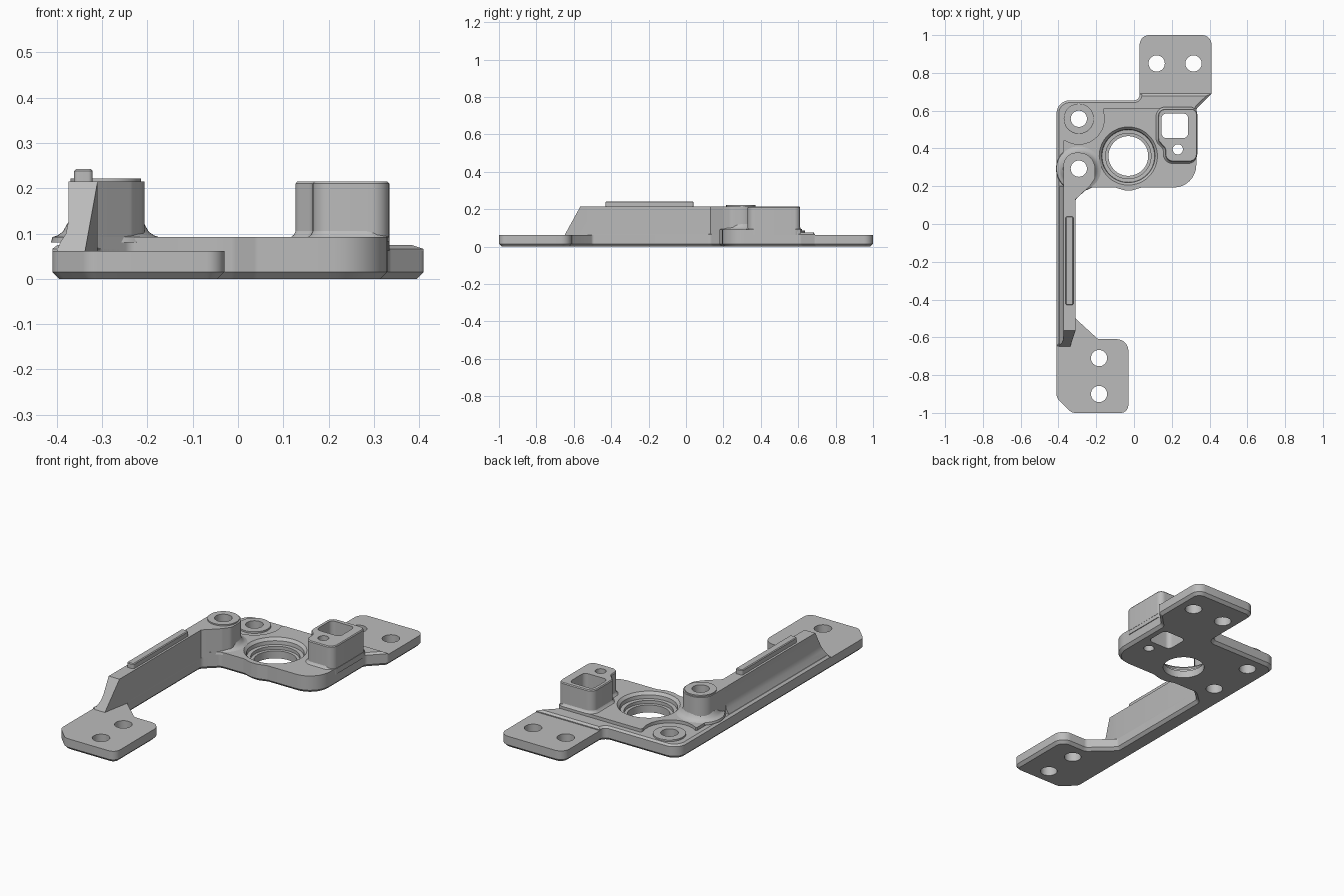
import bpy, bmesh, math
from mathutils import Vector

cube = bpy.data.objects.get("Cube")
if cube:
    bpy.data.objects.remove(cube, do_unlink=True)

grey = bpy.data.materials.new("plain grey")
grey.use_nodes = True
GREY = (0.5, 0.5, 0.5, 1)
grey.diffuse_color = GREY
grey.node_tree.nodes["Principled BSDF"].inputs["Base Color"].default_value = GREY


def rounded(corners, steps=8):
    """Closed outline from (x, y, radius) corners, filleted with arcs."""
    out = []
    for i, (x, y, r) in enumerate(corners):
        p = Vector((x, y))
        if r == 0:
            out.append(p)
            continue
        a = (Vector(corners[i - 1][:2]) - p).normalized()
        b = (Vector(corners[(i + 1) % len(corners)][:2]) - p).normalized()
        half = a.angle(b) / 2
        centre = p + (a + b).normalized() * r / math.sin(half)
        start = p + a * r / math.tan(half) - centre
        end = p + b * r / math.tan(half) - centre
        turn = math.atan2(start.x * end.y - start.y * end.x, start.dot(end))
        for k in range(steps + 1):
            t = turn * k / steps
            out.append(centre + Vector((start.x * math.cos(t) - start.y * math.sin(t),
                                        start.x * math.sin(t) + start.y * math.cos(t))))
    return out


def circle(x, y, r, n=48):
    return [Vector((x + r * math.cos(k * math.tau / n), y + r * math.sin(k * math.tau / n)))
            for k in range(n)]


def offset(outline, d):
    """Move a counter-clockwise outline outward by d."""
    out = []
    for i, p in enumerate(outline):
        a = (p - outline[i - 1]).normalized()
        b = (outline[(i + 1) % len(outline)] - p).normalized()
        n = Vector((a.y + b.y, -a.x - b.x)).normalized()
        out.append(p + n * d / max(0.4, n.dot(Vector((a.y, -a.x)))))
    return out


def skin(bm, rings):
    """Skin a stack of matching rings and close both ends."""
    rows = [[bm.verts.new(co) for co in ring] for ring in rings]
    n = len(rows[0])
    for low, high in zip(rows, rows[1:]):
        for i in range(n):
            bm.faces.new((low[i], low[(i + 1) % n], high[(i + 1) % n], high[i]))
    bm.faces.new(rows[0][::-1])
    bm.faces.new(rows[-1])


def loft(bm, outline, levels):
    """Levels are (z, outward offset) pairs."""
    skin(bm, [[(p.x, p.y, z) for p in offset(outline, d)] for z, d in levels])


def finish(name, bm):
    bmesh.ops.recalc_face_normals(bm, faces=bm.faces)
    mesh = bpy.data.meshes.new(name)
    bm.to_mesh(mesh)
    bm.free()
    mesh.materials.append(grey)
    obj = bpy.data.objects.new(name, mesh)
    bpy.context.collection.objects.link(obj)
    return obj


def part(name, outline, levels):
    bm = bmesh.new()
    loft(bm, outline, levels)
    return finish(name, bm)


# Shared outline runs
BACK, FRONT, DECK = 0.075, 0.061, 0.092
L, R, INNER = -0.41, 0.33, -0.31
tall, low, bearing = (-0.292, 0.293), (-0.292, 0.557), (-0.03, 0.36)
front_edge = [(INNER, 0.13, 0.03), (-0.24, 0.193, 0.03), (-0.1, 0.193, 0.03), (-0.05, 0.178, 0.04),
              (-0.01, 0.178, 0.04), (0.04, 0.193, 0.03), (R, 0.193, 0.12)]

# Base plate with both mounting tabs
base = part("base_plate", rounded(
    [(L, -0.92, 0.05), (-0.33, -1, 0.05), (-0.03, -1, 0.04), (-0.03, -0.61, 0.06),
     (-0.19, -0.61, 0.03), (INNER, -0.5, 0.02)] + front_edge +
    [(R, 0.61, 0.03), (0.41, 0.69, 0.02), (0.41, 1, 0.05), (0.03, 1, 0.05),
     (0.03, 0.655, 0.03), (L, 0.655, 0.07)]), [(0, -0.015), (0.015, 0), (FRONT, 0)])

# Thicker middle of the plate
step = part("plate_step", rounded(
    [(L, -0.645, 0), (-0.34, -0.645, 0), (INNER, -0.5, 0)] + front_edge +
    [(R, 0.61, 0.03), (0.41, 0.69, 0), (0.03, 0.69, 0), (0.03, 0.655, 0.03), (L, 0.655, 0.07)]),
    [(FRONT, 0), (0.066, 0), (BACK, -0.012)])

# Raised deck, scooped away around the low boss
scoop = [(low[0] + 0.135 * math.cos(a), low[1] + 0.135 * math.sin(a), 0)
         for a in [math.radians(20 - 12 * k) for k in range(13)]]
deck = part("raised_deck", rounded(
    [(-0.375, 0.1, 0)] + front_edge + [(R, 0.615, 0.01), (-0.16, 0.615, 0.01)] + scoop +
    [(-0.375, 0.44, 0)]), [(FRONT, 0), (DECK, 0)])

# Tall rib with a flared outer foot and sloping front end
profile = [(-0.4, 0.06), (-0.393, 0.08), (-0.38, 0.1), (-0.374, 0.13),
           (-0.374, 0.215), (INNER, 0.215), (INNER, 0.06)]
bm = bmesh.new()
skin(bm, [[(-0.338 if (x, z) == profile[-1] else x, -0.65 + (z - 0.06) * 0.55, z)
           for x, z in profile],
          [(x, -0.5, z) for x, z in profile], [(x, 0.2, z) for x, z in profile]])
finish("tall_rib", bm)
part("rib_rail", rounded([(-0.362, -0.43, 0.01), (-0.321, -0.43, 0.01),
                          (-0.321, 0.04, 0.01), (-0.362, 0.04, 0.01)]),
     [(0.214, 0), (0.238, 0), (0.242, -0.004)])

# Tall boss at the end of the rib
boss = part("tall_boss", rounded(
    [(-0.374, 0.1, 0), (INNER, 0.13, 0.02), (-0.235, 0.2, 0.04), (-0.206, 0.24, 0.04),
     (-0.206, 0.378, 0.085), (-0.374, 0.378, 0.07)]), [(FRONT, 0), (0.215, 0)])
# Curved foot where the boss meets the deck
foot = part("tall_boss_foot", circle(*tall, 0.086),
            [(0.08, 0.035), (DECK, 0.032), (0.096, 0.02), (0.104, 0.009), (0.118, 0.001), (0.125, -0.003)])
washer = part("tall_boss_seat", circle(*tall, 0.078), [(0.214, 0), (0.222, 0)])
low_seat = part("low_boss_seat", circle(*low, 0.08), [(0.07, 0), (0.084, 0), (0.086, -0.003)])

# Square post with a pocket
post = part("square_post", rounded(
    [(0.165, 0.33, 0.04), (0.334, 0.33, 0.04), (0.334, 0.61, 0.03), (0.127, 0.61, 0.04),
     (0.127, 0.44, 0.03), (0.165, 0.4, 0.03)]),
    [(FRONT, 0), (0.21, 0), (0.215, -0.004)])
post_foot = part("post_foot", rounded(
    [(0.165, 0.33, 0.04), (0.325, 0.33, 0.04), (0.325, 0.61, 0.03), (0.127, 0.61, 0.04),
     (0.127, 0.44, 0.03), (0.165, 0.4, 0.03)]),
    [(DECK - 0.01, 0.01), (DECK, 0.01), (0.097, 0.004), (0.105, 0)])

# Cutter for screw holes, pocket and stepped bearing seat
bm = bmesh.new()
for x, y, r in [(-0.185, -0.71, 0.043), (-0.185, -0.9, 0.043), (0.12, 0.85, 0.043),
                (0.315, 0.85, 0.043), (*tall, 0.043), (*low, 0.043), (0.232, 0.395, 0.027)]:
    loft(bm, circle(x, y, r), [(-0.1, 0), (0.4, 0)])
loft(bm, rounded([(0.146, 0.455, 0.025), (0.286, 0.455, 0.025),
                  (0.286, 0.585, 0.025), (0.146, 0.585, 0.025)]), [(-0.1, 0), (0.4, 0)])
loft(bm, circle(*bearing, 0.105, 64),
     [(-0.1, 0), (0.04, 0), (0.041, 0.015), (0.058, 0.015), (0.059, 0.034),
      (0.078, 0.036), (DECK + 0.001, 0.05), (0.2, 0.05)])
cutter = finish("hole_cutter", bm)
cutter.hide_render = True

for obj in (base, step, deck, boss, foot, washer, low_seat, post, post_foot):
    cut = obj.modifiers.new("holes", "BOOLEAN")
    cut.operation, cut.solver, cut.object = "DIFFERENCE", "EXACT", cutter
    bpy.context.view_layer.objects.active = obj
    bpy.ops.object.modifier_apply(modifier=cut.name)
bpy.data.objects.remove(cutter, do_unlink=True)

# Smooth rounded walls, keep crisp edges
bpy.ops.object.select_all(action="DESELECT")
for obj in bpy.context.collection.objects:
    if obj.type == "MESH":
        obj.select_set(True)
        bpy.context.view_layer.objects.active = obj
bpy.ops.object.shade_smooth_by_angle(angle=math.radians(30))
